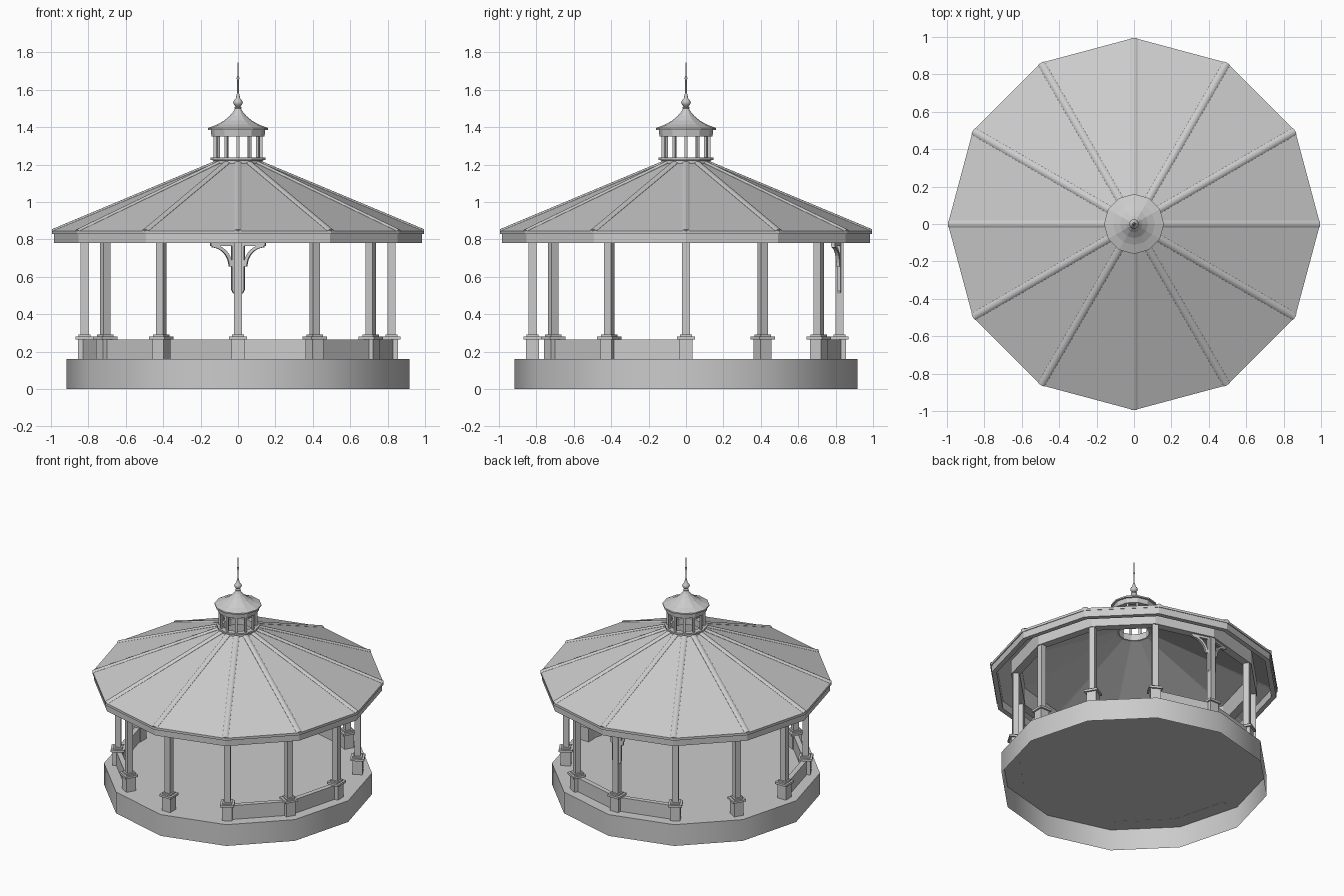
import bpy, bmesh
from math import sin, cos, pi, radians, hypot
from mathutils import Matrix, Vector

if "Cube" in bpy.data.objects:
    bpy.data.objects.remove(bpy.data.objects["Cube"])

N = 12


def finish(name, bm, smooth=None):
    bmesh.ops.remove_doubles(bm, verts=bm.verts, dist=1e-5)
    bmesh.ops.recalc_face_normals(bm, faces=bm.faces)
    me = bpy.data.meshes.new(name)
    bm.to_mesh(me)
    bm.free()
    ob = bpy.data.objects.new(name, me)
    bpy.context.collection.objects.link(ob)
    if smooth:
        bpy.ops.object.select_all(action='DESELECT')
        ob.select_set(True)
        bpy.context.view_layer.objects.active = ob
        bpy.ops.object.shade_smooth_by_angle(angle=radians(smooth))
    return ob


def lathe(name, profile, closed=True, segs=N, smooth=None):
    """Revolve (radius, z) points around the z axis."""
    bm = bmesh.new()
    rings = [[bm.verts.new((r * cos(2 * pi * i / segs), r * sin(2 * pi * i / segs), z))
              for i in range(segs)] if r > 0 else [bm.verts.new((0, 0, z))] * segs
             for r, z in profile]
    pairs = list(zip(rings, rings[1:]))
    if closed:
        pairs.append((rings[-1], rings[0]))
    for a, b in pairs:
        for i in range(segs):
            j = (i + 1) % segs
            bm.faces.new(list(dict.fromkeys((a[i], a[j], b[j], b[i]))))
    return finish(name, bm, smooth)


def box(bm, centre, size, frame=Matrix()):
    bmesh.ops.create_cube(bm, size=1, matrix=frame @ Matrix.Translation(centre)
                          @ Matrix.Diagonal((*size, 1)))


def spin(deg):
    return Matrix.Rotation(radians(deg), 4, 'Z')


# Floor with open-bottomed skirt
lathe("base", [(0, .16), (.917, .16), (.917, 0)], closed=False, smooth=40)

# Posts on capped pedestals
for k in range(N):
    bm = bmesh.new()
    f = spin(30 * k)
    box(bm, (.82, 0, .215), (.07, .07, .11), f)
    box(bm, (.82, 0, .274), (.095, .095, .016), f)
    box(bm, (.82, 0, .287), (.065, .065, .012), f)
    box(bm, (.82, 0, .54), (.042, .042, .5), f)
    finish(f"post_{k + 1}", bm)

# Low walls in three pairs, leaving three entrances
for start in (60, 180, 300):
    for a in (start + 15, start + 45):
        bm = bmesh.new()
        box(bm, (.82 * cos(pi / 12), 0, .2115), (.035, .40, .105), spin(a))
        finish(f"low_wall_{a}", bm)

# Decorative bracket on the rear post, one arm along each side
for side in (1, -1):
    bm = bmesh.new()
    frame = (Matrix.Translation((0, .825, 0)) @ Matrix.Diagonal((side, 1, 1, 1))
             @ spin(-15))
    arc = [(.145 - .095 * cos(t * pi / 16), .655 + .102 * sin(t * pi / 16)) for t in range(9)]
    inner = [(.145 - .113 * cos(t * pi / 16), .655 + .118 * sin(t * pi / 16)) for t in range(9)]
    pieces = [[(.018, .525), (.025, .51), (.035, .53), (.035, .78), (.018, .78)],
              [(.018, .764), (.152, .764), (.152, .78), (.018, .78)]]
    pieces += [[arc[i], arc[i + 1], inner[i + 1], inner[i]] for i in range(8)]
    for pts in pieces:
        face = bm.faces.new([bm.verts.new(frame @ Vector((u, -.01, z))) for u, z in pts])
        ext = bmesh.ops.extrude_face_region(bm, geom=[face])
        step = frame.to_3x3() @ Vector((0, .02, 0))
        bmesh.ops.translate(bm, vec=step,
                            verts=[v for v in ext['geom'] if isinstance(v, bmesh.types.BMVert)])
    finish("bracket_" + ("right" if side > 0 else "left"), bm)

# Ring beam, fascia and roof
lathe("ring_beam", [(.79, .78), (.85, .78), (.85, .885), (.79, .91)])
lathe("fascia", [(.95, .782), (.985, .782), (.985, .84), (.95, .84)])
lathe("roof", [(.995, .828), (.995, .846), (.11, 1.215), (.11, 1.195)])

# Rounded ridge caps
a, b = Vector((.99, 0, .842)), Vector((.12, 0, 1.206))
for k in range(N):
    bm = bmesh.new()
    rot = (b - a).to_track_quat('Z', 'Y').to_matrix().to_4x4()
    bmesh.ops.create_cone(bm, cap_ends=True, segments=10, radius1=.021, radius2=.021,
                          depth=(b - a).length,
                          matrix=spin(30 * k) @ Matrix.Translation((a + b) / 2) @ rot
                          @ Matrix.Diagonal((.65, 1, 1, 1) if abs(rot[1][1]) > .5
                                            else (1, .65, 1, 1)))
    finish(f"ridge_cap_{k + 1}", bm, 40)

# Lantern: sill, posts, head and flared roof
lathe("lantern_sill", [(.105, 1.19), (.13, 1.19), (.13, 1.222), (.147, 1.226),
                       (.147, 1.238), (.105, 1.238)])
bm = bmesh.new()
for k in range(N):
    box(bm, (.124, 0, 1.295), (.016, .016, .125), spin(30 * k))
finish("lantern_posts", bm)
lathe("lantern_head", [(.11, 1.35), (.142, 1.35), (.146, 1.388), (.11, 1.388)])
lathe("lantern_roof", [(0, 1.386), (.16, 1.386), (.16, 1.396), (.112, 1.414), (.075, 1.435),
                       (.045, 1.46), (.026, 1.482), (.016, 1.5), (0, 1.5)], closed=False)

# Finial with spike
lathe("finial", [(.014, 1.495), (.02, 1.505), (.013, 1.512), (.022, 1.522), (.026, 1.533),
                 (.021, 1.545), (.011, 1.555), (.009, 1.57), (.005, 1.585), (.004, 1.65),
                 (.008, 1.662), (.004, 1.674), (.003, 1.74), (0, 1.75)],
      closed=False, segs=16, smooth=50)
